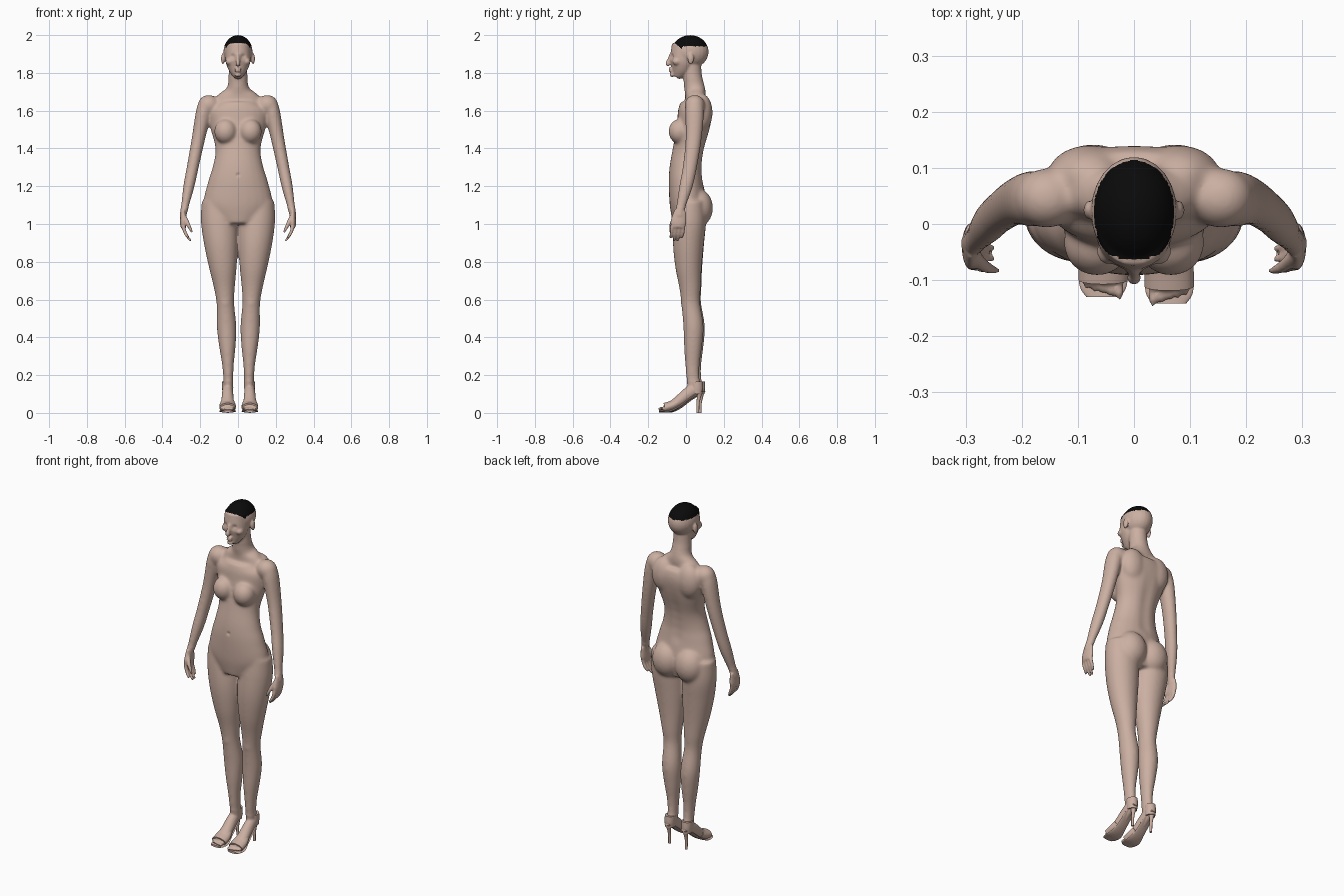
import bpy, bmesh, math
from mathutils import Vector, Matrix

cube = bpy.data.objects.get("Cube")
if cube:
    bpy.data.objects.remove(cube, do_unlink=True)


def material(name, color):
    mat = bpy.data.materials.new(name)
    mat.use_nodes = True
    mat.diffuse_color = (*color, 1)
    shader = mat.node_tree.nodes["Principled BSDF"]
    shader.inputs["Base Color"].default_value = (*color, 1)
    shader.inputs["Roughness"].default_value = .7
    return mat


skin = material("skin", (.6, .43, .36))
black = material("black hair", (.003, .003, .003))


def spline(stations, steps=5):
    """Pass a smooth curve through the stations."""
    rows = [Vector(station) for station in stations]
    rows = [rows[0], *rows, rows[-1]]
    result = []
    for before, start, end, after in zip(rows, rows[1:], rows[2:], rows[3:]):
        leave, arrive = (end - before) / 2, (after - start) / 2
        for i in range(steps):
            t = i / steps
            ease = t * t * (3 - 2 * t)
            result.append(start.lerp(end, ease) + leave * t * (1 - t) ** 2 - arrive * t * t * (1 - t))
    return result + [rows[-1]]


def center_line(z):
    return 0


def round_section(width):
    return width


def loft(bm, stations, x=center_line, depth=round_section, side=1, sides=24):
    """Closed tube through (y, z, half width); rules give its x from z and depth from width."""
    rows = spline(stations)
    path = [Vector((side * x(z), y, z)) for y, z, width in rows]
    rings = []
    for i, point in enumerate(path):
        width = rows[i].z
        tangent = (path[min(i + 1, len(path) - 1)] - path[max(i - 1, 0)]).normalized()
        across = Vector((1, 0, 0))
        across = (across - tangent * across.dot(tangent)).normalized()
        along = tangent.cross(across)
        angles = [math.tau * k / sides for k in range(sides)]
        rings.append([bm.verts.new(point + across * width * math.cos(angle)
                                   + along * depth(width) * math.sin(angle)) for angle in angles])
    faces = [bm.faces.new(rings[0]), bm.faces.new(rings[-1])]
    for low, high in zip(rings, rings[1:]):
        for k in range(sides):
            faces.append(bm.faces.new((low[k - 1], low[k], high[k], high[k - 1])))
    bmesh.ops.recalc_face_normals(bm, faces=faces)


def blob(bm, center, radii, side=1):
    x, y, z = center
    place = Matrix.Translation((side * x, y, z)) @ Matrix.Diagonal((*radii, 1))
    bmesh.ops.create_uvsphere(bm, u_segments=24, v_segments=16, radius=1, matrix=place)


def step_forward(bm):
    """The left leg stands slightly outward and ahead of the right."""
    for vert in bm.verts:
        if vert.co.x > 0 and vert.co.z < 1:
            vert.co += Vector((.008, -.012, 0)) * (1 - vert.co.z)


def finish(name, bm, materials):
    mesh = bpy.data.meshes.new(name)
    bm.to_mesh(mesh)
    bm.free()
    for mat in materials:
        mesh.materials.append(mat)
    mesh.polygons.foreach_set("use_smooth", [True] * len(mesh.polygons))
    obj = bpy.data.objects.new(name, mesh)
    bpy.context.collection.objects.link(obj)
    return obj


def arm_line(z):
    return .5 - z / 5


def palm_line(z):
    return .29


def finger_line(z):
    return .29 - 5 * (1 - z) ** 2


def thumb_line(z):
    return z / 2 - .235


def leg_line(z):
    return .05 + z * z / 20


def foot_line(z):
    return .055


bm = bmesh.new()

# Torso and neck
loft(bm, [(.01, 1, .1), (.01, 1.1, .18), (0, 1.22, .16), (0, 1.3, .135), (.015, 1.4, .12),
          (.04, 1.52, .15), (.05, 1.6, .16), (.05, 1.65, .1)], depth=lambda width: .06 + width / 5)
loft(bm, [(.05, 1.62, .16), (.05, 1.69, .1), (.045, 1.72, .06), (.035, 1.78, .05), (.03, 1.85, .05)],
     depth=lambda width: min(width, .055))

# Cranium, jaw, nose, lips and chin
blob(bm, (0, .022, 1.912), (.077, .098, .088))
loft(bm, [(-.055, 1.78, .02), (-.04, 1.8, .038), (-.025, 1.83, .056), (-.015, 1.87, .067),
          (-.005, 1.95, .066)], depth=lambda width: width * 1.05)
loft(bm, [(-.08, 1.9, .008), (-.09, 1.87, .009), (-.096, 1.85, .013), (-.088, 1.84, .01)])
for z in (1.81, 1.822):
    blob(bm, (0, -.082, z), (.018, .011, .006))
blob(bm, (0, -.073, 1.79), (.018, .013, .012))

for side in (1, -1):
    # Ears and cheekbones
    blob(bm, (.08, .025, 1.875), (.01, .017, .03), side)
    blob(bm, (.046, -.048, 1.86), (.02, .024, .02), side)
    # Breasts, shoulder blades, shoulders and buttocks
    blob(bm, (.066, -.035, 1.49), (.06, .058, .066), side)
    blob(bm, (.08, .085, 1.59), (.075, .056, .1), side)
    blob(bm, (.155, .046, 1.63), (.058, .054, .054), side)
    blob(bm, (.073, .066, 1.085), (.086, .077, .1), side)
    # Arm and palm
    loft(bm, [(.04, 1.66, .03), (.045, 1.6, .042), (.04, 1.45, .036), (.02, 1.3, .032), (0, 1.2, .03),
              (-.03, 1.08, .02), (-.035, 1.04, .018)], arm_line, lambda width: width * 1.2, side)
    loft(bm, [(-.03, 1.07, .013), (-.04, 1.01, .017), (-.042, .98, .014)],
         palm_line, lambda width: width * 2.5, side)
    # Fingers and thumb
    for i in range(4):
        y = i / 50 - .073
        tip = .91 if i in (1, 2) else .925
        loft(bm, [(y, .99, .01), (y - .003, .95, .009), (y - .01, tip, .006)], finger_line, side=side)
    loft(bm, [(-.055, 1.045, .012), (-.076, 1, .011), (-.084, .955, .006)], thumb_line, side=side)
    # Leg and kneecap
    loft(bm, [(.02, 1.13, .08), (.02, 1.02, .095), (.014, .9, .09), (.016, .78, .075), (.025, .67, .057),
              (.03, .58, .047), (.046, .46, .052), (.045, .36, .045), (.043, .26, .032),
              (.046, .19, .027), (.055, .13, .026)], leg_line, lambda width: .015 + width * .75, side)
    blob(bm, (.067, 0, .585), (.028, .024, .037), side)
    # Arched foot and toes
    loft(bm, [(.065, .13, .027), (.02, .1, .03), (-.03, .06, .034), (-.07, .037, .039), (-.1, .025, .04)],
         foot_line, lambda width: .07 - width * 1.2, side)
    for i in range(5):
        blob(bm, (.026 + i * .0145, i / 200 - .118, .022), (.008, .018, .01), side)

# Merge the parts into one continuous skin
parts = finish("body_parts", bm, [])
remesh = parts.modifiers.new("merge", "REMESH")
remesh.mode = "VOXEL"
remesh.voxel_size = .005
merged = bpy.data.meshes.new_from_object(parts.evaluated_get(bpy.context.evaluated_depsgraph_get()))
bpy.data.objects.remove(parts, do_unlink=True)
bm = bmesh.new()
bm.from_mesh(merged)
bpy.data.meshes.remove(merged)


def relax(verts, rounds):
    for _ in range(rounds):
        bmesh.ops.smooth_vert(bm, verts=verts, factor=.5, use_axis_x=True, use_axis_y=True, use_axis_z=True)


def press(center, radius, push):
    """Soft dent or bump along y, mirrored across the body."""
    for vert in bm.verts:
        distance = (Vector((abs(vert.co.x), vert.co.y, vert.co.z)) - Vector(center)).length
        if distance < 3 * radius:
            vert.co.y += push * math.exp(-(distance / radius) ** 2)


# Blend the limbs and torso more than the face, hands and feet
relax([v for v in bm.verts if .17 < v.co.z < 1.76 and (abs(v.co.x) < .22 or v.co.z > 1.09)], 22)
relax(bm.verts[:], 3)

# Eye sockets, eyelids, navel and spine groove
press((.03, -.078, 1.885), .013, .012)
press((.03, -.068, 1.882), .008, -.005)
press((0, -.09, 1.26), .009, .006)
for i in range(9):
    press((0, .1, 1.24 + i / 20), .034, -.006)
step_forward(bm)

# Cropped hair above a hairline that dips at the temples
for face in bm.faces:
    spot = face.calc_center_median()
    forward = -.02 - spot.y
    hairline = 1.925 + min(.035, forward * .8) if forward > 0 else 1.94
    face.material_index = int(spot.z > hairline)
finish("body", bm, [skin, black])

# Open-toed stiletto shoes
for name, side in (("left_shoe", 1), ("right_shoe", -1)):
    bm = bmesh.new()
    # Sole
    loft(bm, [(.1, .12, .016), (.06, .1, .027), (-.02, .036, .032), (-.07, .01, .043), (-.11, .009, .042),
              (-.13, .009, .03)], foot_line, lambda width: .006, side)
    # Vamp, heel counter and stiletto heel
    loft(bm, [(-.03, .058, .036), (-.06, .04, .043), (-.1, .027, .044)], foot_line, lambda width: .026, side)
    loft(bm, [(.068, .1, .026), (.068, .13, .029), (.066, .165, .029)],
         foot_line, lambda width: width * 1.15, side)
    loft(bm, [(.08, .115, .021), (.08, .09, .012), (.075, .05, .008), (.075, 0, .007)], foot_line, side=side)
    step_forward(bm)
    shoe = finish(name, bm, [skin])
    bpy.context.view_layer.objects.active = shoe
    shoe.select_set(True)
    bpy.ops.object.shade_smooth_by_angle(angle=math.radians(50))
    shoe.select_set(False)
